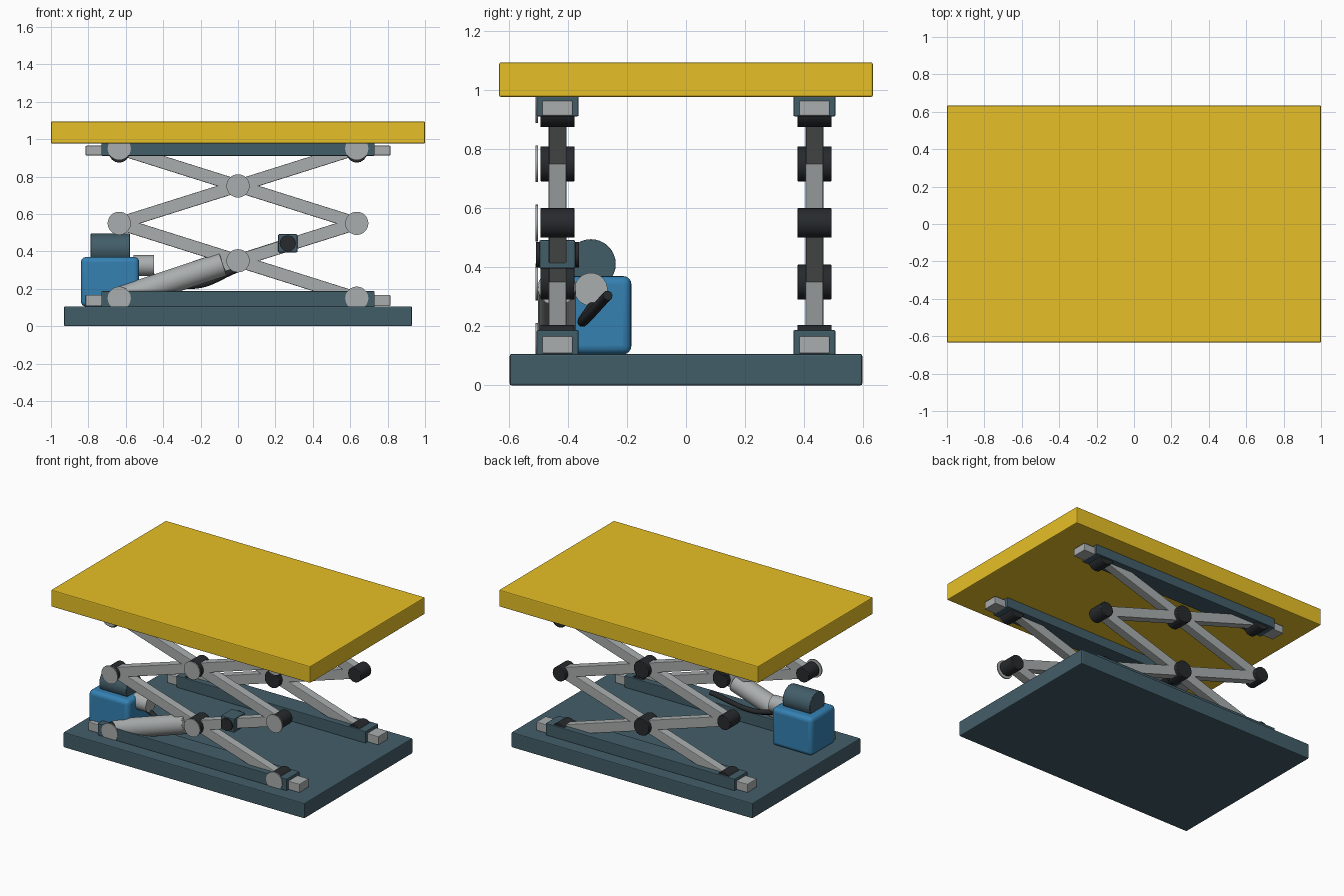
import bpy, math
from mathutils import Vector

if "Cube" in bpy.data.objects:
    bpy.data.objects.remove(bpy.data.objects["Cube"])


def material(name, rgb):
    m = bpy.data.materials.new(name)
    m.diffuse_color = (*rgb, 1)
    m.use_nodes = True
    m.node_tree.nodes["Principled BSDF"].inputs["Base Color"].default_value = m.diffuse_color
    return m


YELLOW = material("yellow", (0.80, 0.53, 0.02))
SLATE = material("slate", (0.055, 0.11, 0.14))
BLUE = material("blue", (0.035, 0.22, 0.45))
DARK = material("rubber", (0.02, 0.023, 0.026))
STEEL = material("steel", (0.40, 0.42, 0.42))


def finish(o, name, mat, bevel=0, segs=2):
    o.name = name
    o.data.materials.append(mat)
    if bevel:
        b = o.modifiers.new("bevel", "BEVEL")
        b.width, b.segments = bevel, segs
    return o


def box(name, x, y, z, mat, bevel=0.004, segs=2):
    """Box from (min, max) ranges."""
    r = (x, y, z)
    bpy.ops.mesh.primitive_cube_add(size=1, location=[(a + b) / 2 for a, b in r])
    o = bpy.context.object
    o.scale = [b - a for a, b in r]
    bpy.ops.object.transform_apply(location=False, rotation=False, scale=True)
    finish(o, name, mat, bevel, segs)
    if segs > 2:
        bpy.ops.object.shade_smooth_by_angle()
    return o


def rod(name, a, b, radius, mat, bevel=0):
    """Cylinder between two points."""
    a, b = Vector(a), Vector(b)
    bpy.ops.mesh.primitive_cylinder_add(vertices=32, radius=radius, depth=(b - a).length,
                                        location=(a + b) / 2)
    o = bpy.context.object
    o.rotation_euler = (b - a).to_track_quat('Z', 'Y').to_euler()
    finish(o, name, mat, bevel)
    bpy.ops.object.shade_smooth_by_angle()
    return o


def arm(name, a, b, y):
    """Scissor bar in the xz plane."""
    dx, dz = b[0] - a[0], b[1] - a[1]
    length = math.hypot(dx, dz)
    o = box(name, (-length / 2, length / 2), (-0.03, 0.03), (-0.034, 0.034), STEEL)
    o.location = ((a[0] + b[0]) / 2, y, (a[1] + b[1]) / 2)
    o.rotation_euler.y = -math.atan2(dz, dx)


# Base and platform
box("base", (-0.93, 0.93), (-0.597, 0.597), (0, 0.106), SLATE, 0.006)
box("platform", (-1, 1), (-0.633, 0.633), (0.977, 1.094), YELLOW, 0.006)

# Scissor stacks on both sides
E = 0.635
pins = [(0, 0.35, 0.059), (0, 0.75, 0.059)]
for s in (-1, 1):
    pins += [(s * E, 0.15, 0.055), (s * E, 0.55, 0.05), (s * E, 0.93, 0.055)]

for side, y in (("front", -0.435), ("back", 0.435)):
    for level, rail_z, bar_z in (("lower", (0.104, 0.187), (0.108, 0.167)),
                                 ("upper", (0.911, 0.979), (0.913, 0.965))):
        box(f"{side}_{level}_rail", (-0.73, 0.73), (y - 0.071, y + 0.071), rail_z, SLATE)
        box(f"{side}_{level}_slide_bar", (-0.815, 0.815), (y - 0.052, y + 0.052), bar_z, STEEL)
    for i, z in enumerate((0.15, 0.55)):
        arm(f"{side}_arm_rising_{i}", (-E, z), (E, z + 0.4), y)
        arm(f"{side}_arm_falling_{i}", (-E, z + 0.4), (E, z), y)
    for i, (x, z, r) in enumerate(pins):
        rod(f"{side}_pin_{i}", (x, y - 0.058, z), (x, y + 0.058, z), r, DARK, 0.003)

# Thin cover discs on the front joints
for x, z in [(0, 0.35), (0, 0.75)] + [(s * E, z) for s in (-1, 1) for z in (0.15, 0.55, 0.95)]:
    rod("joint_cover", (x, -0.509, z), (x, -0.501, z), 0.062, STEEL)

# Hydraulic ram along the lower front arm
rod("ram_cylinder", (-0.625, -0.437, 0.15), (-0.08, -0.437, 0.332), 0.065, STEEL, 0.003)
rod("ram_piston", (-0.1, -0.437, 0.325), (0.265, -0.437, 0.442), 0.028, STEEL)
box("ram_bracket", (0.215, 0.318), (-0.497, -0.375), (0.395, 0.492), SLATE, 0.006)
rod("ram_pin", (0.266, -0.508, 0.443), (0.266, -0.362, 0.443), 0.043, DARK)

# Power pack
box("pump_tank", (-0.84, -0.528), (-0.455, -0.185), (0.105, 0.37), BLUE, 0.028, 4)
rod("pump_motor", (-0.788, -0.322, 0.411), (-0.578, -0.322, 0.411), 0.084, SLATE, 0.003)
rod("pump_outlet", (-0.56, -0.322, 0.325), (-0.448, -0.322, 0.325), 0.056, STEEL)

# Hydraulic hose
c = bpy.data.curves.new("hydraulic_hose", "CURVE")
c.dimensions = '3D'
c.bevel_depth, c.bevel_resolution, c.use_fill_caps = 0.017, 3, True
sp = c.splines.new("BEZIER")
path = [(-0.47, -0.315, 0.27), (-0.25, -0.35, 0.215), (0.0, -0.265, 0.305)]
sp.bezier_points.add(len(path) - 1)
for p, co in zip(sp.bezier_points, path):
    p.co = co
    p.handle_left_type = p.handle_right_type = "AUTO"
hose = bpy.data.objects.new("hydraulic_hose", c)
bpy.context.collection.objects.link(hose)
c.materials.append(DARK)
